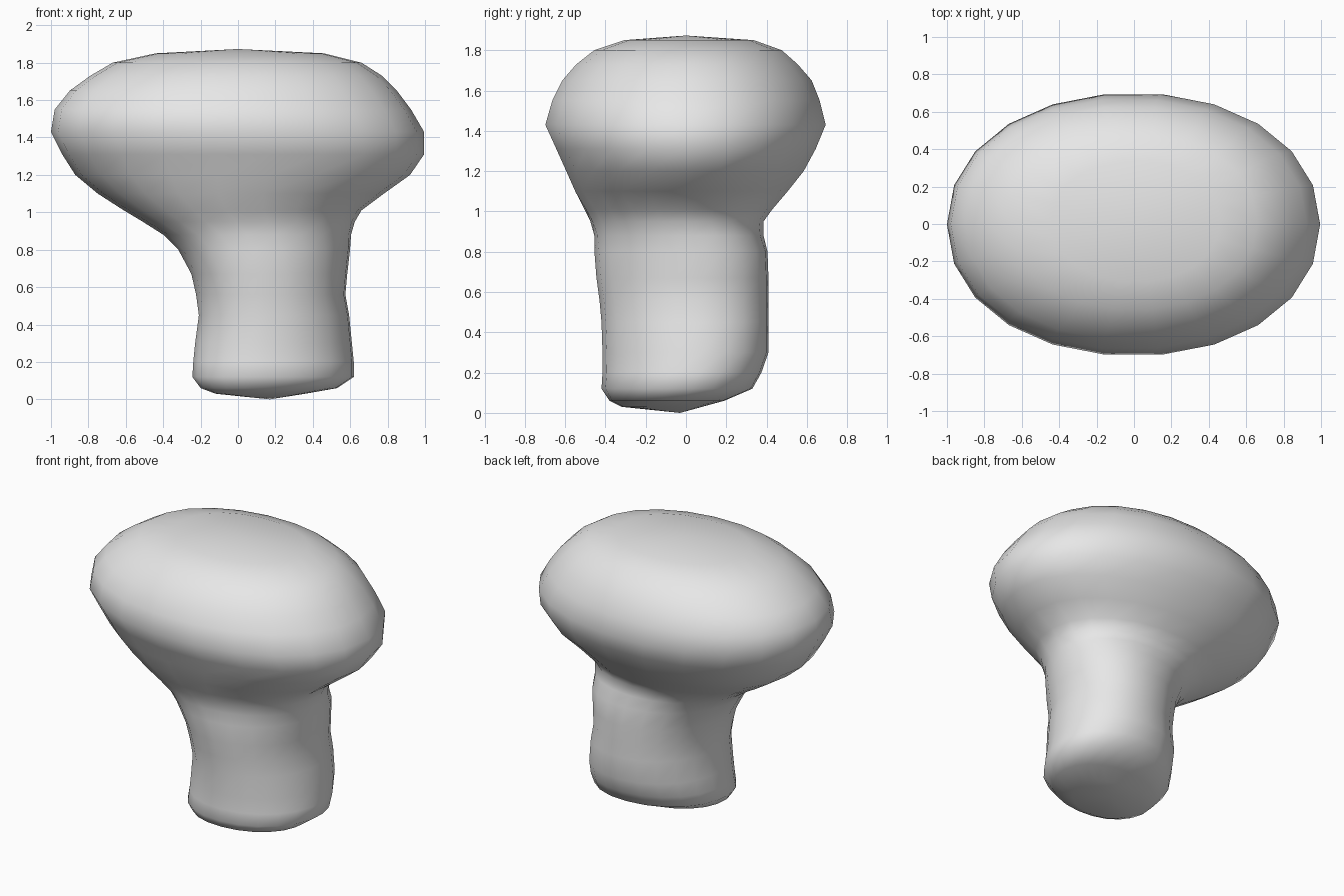
import bpy, bmesh, math

if "Cube" in bpy.data.objects:
    bpy.data.objects.remove(bpy.data.objects["Cube"])

SIDES = 22

# Cross-sections from foot to crown: height, left, right, front, back
SECTIONS = [
    (0.03, -0.12, 0.36, -0.32, 0.08),
    (0.06, -0.20, 0.53, -0.38, 0.19),
    (0.12, -0.245, 0.62, -0.42, 0.33),
    (0.20, -0.24, 0.62, -0.415, 0.375),
    (0.30, -0.23, 0.61, -0.415, 0.41),
    (0.45, -0.21, 0.595, -0.42, 0.41),
    (0.56, -0.225, 0.575, -0.43, 0.41),
    (0.67, -0.25, 0.585, -0.445, 0.41),
    (0.80, -0.32, 0.60, -0.455, 0.405),
    (0.88, -0.40, 0.605, -0.455, 0.385),
    (0.95, -0.51, 0.625, -0.475, 0.385),
    (1.01, -0.61, 0.66, -0.505, 0.43),
    (1.10, -0.75, 0.78, -0.555, 0.51),
    (1.20, -0.87, 0.92, -0.60, 0.59),
    (1.31, -0.94, 0.995, -0.65, 0.65),
    (1.43, -1.00, 0.995, -0.705, 0.70),
    (1.55, -0.98, 0.925, -0.67, 0.67),
    (1.65, -0.90, 0.85, -0.62, 0.63),
    (1.73, -0.79, 0.77, -0.55, 0.56),
    (1.80, -0.67, 0.66, -0.46, 0.48),
    (1.85, -0.44, 0.46, -0.31, 0.34),
]


def power(v, n):
    return math.copysign(abs(v) ** (2 / n), v)


def ring(bm, z, left, right, front, back):
    """Rounded oval; the stem leans towards one diagonal, the cap does not."""
    skew = 0.13 * min(1, max(0, (1.1 - z) / 0.3))
    cx, cy = (left + right) / 2, (front + back) / 2
    rx, ry = (right - left) / 2, (back - front) / 2
    verts = []
    for i in range(SIDES):
        t = 2 * math.pi * i / SIDES
        verts.append(bm.verts.new((cx + rx * power(math.cos(t + skew / 2), 2.1),
                                   cy + ry * power(math.sin(t + skew * 1.5), 2.1), z)))
    return verts


bm = bmesh.new()
rings = [ring(bm, *s) for s in SECTIONS]

# Skin between neighbouring sections
for a, b in zip(rings, rings[1:]):
    for i in range(SIDES):
        j = (i + 1) % SIDES
        bm.faces.new((a[i], a[j], b[j], b[i]))

# Close the foot and the crown with fans
foot = bm.verts.new((0.17, -0.03, 0))
crown = bm.verts.new((0, 0, 1.873))
for i in range(SIDES):
    j = (i + 1) % SIDES
    bm.faces.new((foot, rings[0][j], rings[0][i]))
    bm.faces.new((crown, rings[-1][i], rings[-1][j]))
for f in bm.faces:
    f.smooth = True
bmesh.ops.recalc_face_normals(bm, faces=bm.faces)

mesh = bpy.data.meshes.new("mushroom")
bm.to_mesh(mesh)
bm.free()

grey = bpy.data.materials.new("light grey")
grey.diffuse_color = (0.8, 0.8, 0.8, 1)
grey.use_nodes = True
grey.node_tree.nodes["Principled BSDF"].inputs["Base Color"].default_value = grey.diffuse_color
mesh.materials.append(grey)
bpy.context.collection.objects.link(bpy.data.objects.new("mushroom", mesh))
